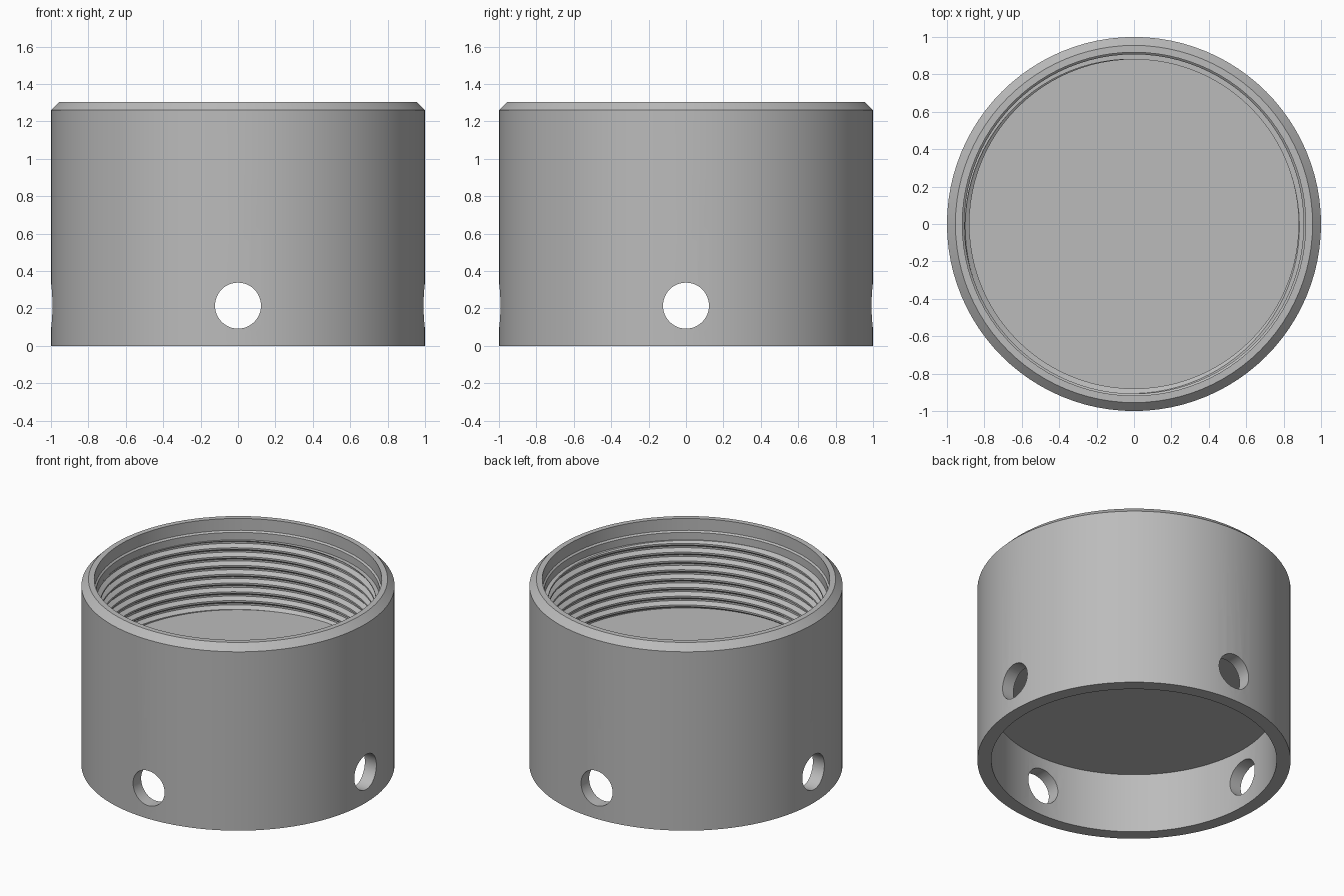
import bpy, bmesh, math
from mathutils import Matrix

cube = bpy.data.objects.get("Cube")
if cube:
    bpy.data.objects.remove(cube, do_unlink=True)

SEG = 96
PITCH = 0.062
CREST, ROOT = 0.88, 0.907
FLOOR, THREAD_TOP = 0.68, 1.16

# One thread turn: (height within the pitch, radius)
TURN = [(0.0, ROOT), (0.012, ROOT), (0.031, CREST), (0.043, CREST), (PITCH, ROOT)]

# Outside and plain bores, from the underside centre round to the thread top
SHELL = [(0.911, 0.42), (0.911, 0.0), (1.0, 0.0), (1.0, 1.26), (0.955, 1.305),
         (0.918, 1.305), (0.918, 1.222), (0.907, 1.212), (0.907, THREAD_TOP)]


def thread_radius(h):
    h %= PITCH
    for (h0, r0), (h1, r1) in zip(TURN, TURN[1:]):
        if h <= h1:
            return r0 + (r1 - r0) * (h - h0) / (h1 - h0)
    return ROOT


def thread_column(turn):
    """Thread section at a fraction of a turn, trimmed at floor and top."""
    lift = PITCH * turn
    points = []
    for k in range(9, -3, -1):
        for h, r in reversed(TURN[:-1]):
            z = FLOOR + k * PITCH + h + lift
            if z > THREAD_TOP:
                points.append((thread_radius(THREAD_TOP - FLOOR - lift), THREAD_TOP))
            elif z < FLOOR:
                points.append((thread_radius(-lift), FLOOR))
            else:
                points.append((r, z))
    return points


def grey_material():
    mat = bpy.data.materials.new("plain grey")
    mat.use_nodes = True
    colour = (0.5, 0.5, 0.5, 1)
    mat.diffuse_color = colour
    mat.node_tree.nodes["Principled BSDF"].inputs["Base Color"].default_value = colour
    return mat


def make_object(name, bm):
    mesh = bpy.data.meshes.new(name)
    bm.to_mesh(mesh)
    bm.free()
    obj = bpy.data.objects.new(name, mesh)
    bpy.context.collection.objects.link(obj)
    return obj


# Collar body with internal helical thread and a web across the middle
bm = bmesh.new()
under = bm.verts.new((0, 0, 0.42))
floor = bm.verts.new((0, 0, FLOOR))
columns = []
for i in range(SEG + 1):
    a = 2 * math.pi * i / SEG
    section = SHELL + thread_column(i / SEG)
    columns.append([bm.verts.new((r * math.cos(a), r * math.sin(a), z)) for r, z in section])
for left, right in zip(columns, columns[1:]):
    for j in range(len(left) - 1):
        bm.faces.new((left[j], left[j + 1], right[j + 1], right[j]))
    bm.faces.new((under, left[0], right[0]))
    bm.faces.new((floor, right[-1], left[-1]))
bmesh.ops.remove_doubles(bm, verts=bm.verts, dist=0.00005)
bmesh.ops.dissolve_degenerate(bm, edges=bm.edges, dist=0.00005)
bmesh.ops.recalc_face_normals(bm, faces=bm.faces)
collar = make_object("threaded_collar", bm)
collar.data.materials.append(grey_material())

# Two crossing drills make the four side holes
for name, axis in (("drill_x", "Y"), ("drill_y", "X")):
    bm = bmesh.new()
    turn = Matrix.Translation((0, 0, 0.215)) @ Matrix.Rotation(math.pi / 2, 4, axis)
    bmesh.ops.create_cone(bm, cap_ends=True, segments=48, radius1=0.123,
                          radius2=0.123, depth=2.4, matrix=turn)
    drill = make_object(name, bm)
    drill.hide_render = True
    cut = collar.modifiers.new(name, "BOOLEAN")
    cut.operation = "DIFFERENCE"
    cut.solver = "EXACT"
    cut.object = drill
    bpy.context.view_layer.objects.active = collar
    bpy.ops.object.modifier_apply(modifier=name)
    bpy.data.objects.remove(drill, do_unlink=True)

bpy.ops.object.select_all(action="DESELECT")
collar.select_set(True)
bpy.context.view_layer.objects.active = collar
bpy.ops.object.shade_smooth_by_angle(angle=math.radians(25))
